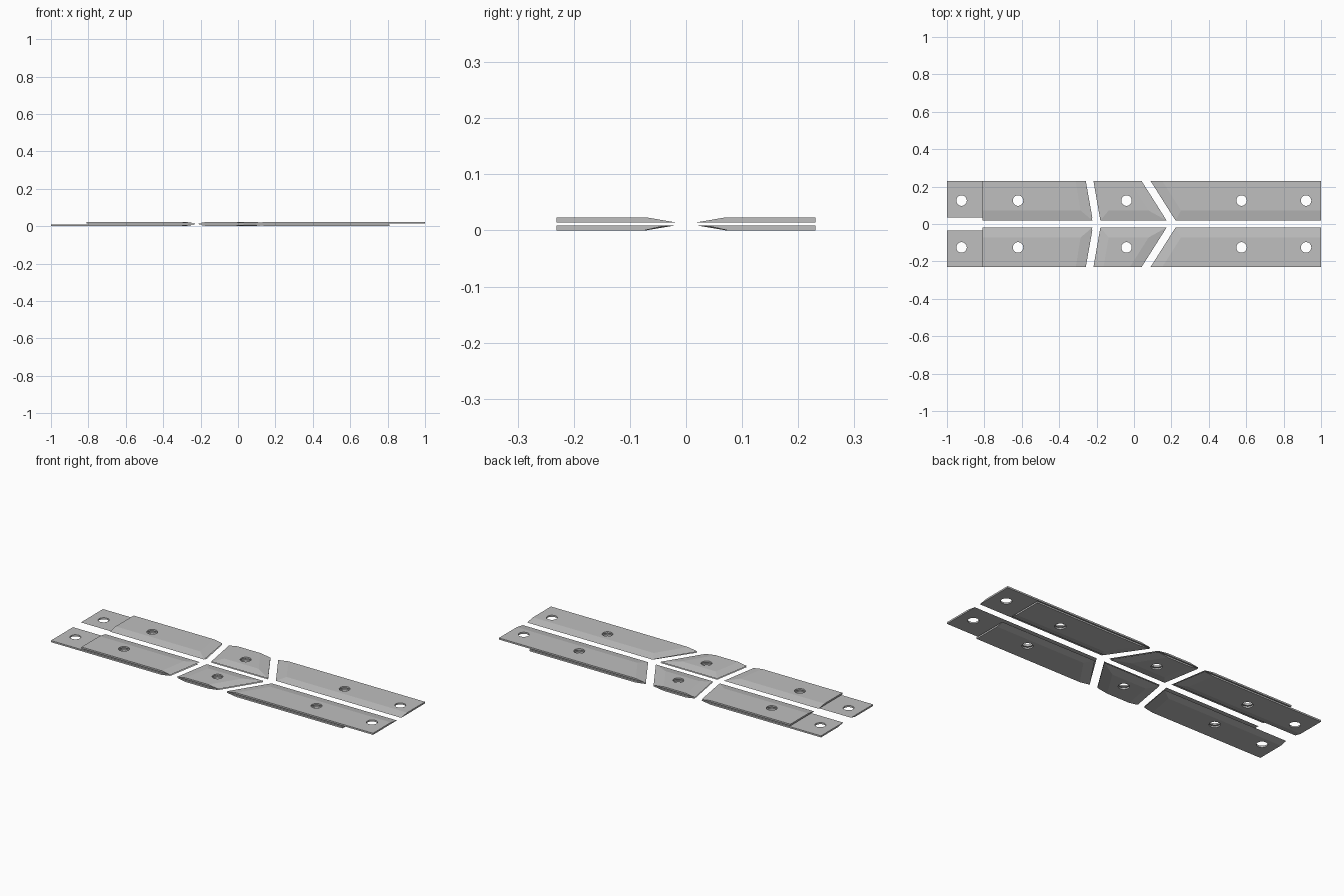
import bpy, bmesh
from mathutils import Vector

if "Cube" in bpy.data.objects:
    bpy.data.objects.remove(bpy.data.objects["Cube"])

GREY = (0.52, 0.52, 0.52, 1)
steel = bpy.data.materials.new("grey steel")
steel.use_nodes = True
steel.diffuse_color = GREY
steel.node_tree.nodes["Principled BSDF"].inputs["Base Color"].default_value = GREY

OUT, INN, BEVEL, THICK = 0.231, 0.019, 0.053, 0.009


def inset(points, widths):
    """Move each polygon edge inward by its own width (counter-clockwise outline)."""
    n, lines = len(points), []
    for i, w in enumerate(widths):
        a, b = Vector(points[i]), Vector(points[(i + 1) % n])
        d = (b - a).normalized()
        lines.append((a + Vector((-d.y, d.x)) * w, d))
    result = []
    for i in range(n):
        (p, d), (q, e) = lines[i - 1], lines[i]
        t = (q - p).cross(e) / d.cross(e)
        result.append(p + d * t)
    return result


def plate(name, points, widths, z_edge, z_face):
    """Loft from the full outline (sharp edge) to the inset flat face."""
    bm = bmesh.new()
    a = [bm.verts.new((*p, z_edge)) for p in points]
    b = [bm.verts.new((*p, z_face)) for p in inset(points, widths)]
    n = len(a)
    bm.faces.new(a)
    bm.faces.new(b)
    for i in range(n):
        j = (i + 1) % n
        bm.faces.new((a[i], a[j], b[j], b[i]))
    bmesh.ops.recalc_face_normals(bm, faces=bm.faces)
    mesh = bpy.data.meshes.new(name)
    bm.to_mesh(mesh)
    bm.free()
    mesh.materials.append(steel)
    obj = bpy.data.objects.new(name, mesh)
    bpy.context.collection.objects.link(obj)
    return obj


# Bolt hole cutter
bm = bmesh.new()
for x in (-0.922, -0.62, -0.04, 0.575, 0.92):
    ret = bmesh.ops.create_cone(bm, cap_ends=True, segments=32, radius1=0.028,
                                radius2=0.028, depth=0.2)
    bmesh.ops.translate(bm, verts=ret["verts"], vec=(x, 0.125, 0))
cut_mesh = bpy.data.meshes.new("hole_cutter")
bm.to_mesh(cut_mesh)
bm.free()
cutter = bpy.data.objects.new("hole_cutter", cut_mesh)
bpy.context.collection.objects.link(cutter)
cutter.hide_render = True

# Two stacked layers, each split into three pieces with bevelled inner and cut edges
plates = []
layers = (("lower", -1.0, 0.81, 0.035, 0.04, THICK, 0.0),
          ("upper", -0.81, 1.0, INN, BEVEL, 0.0145, 0.0145 + THICK))
for layer, x0, x1, inner, slope, z_edge, z_face in layers:
    plates.append(plate(layer + "_long_plate_right",
                        [(x0, inner), (-0.223, inner), (-0.258, OUT), (x0, OUT)],
                        [slope, BEVEL, 0, 0], z_edge, z_face))
    plates.append(plate(layer + "_middle_plate",
                        [(-0.18, INN), (0.174, INN), (0.04, OUT), (-0.217, OUT)],
                        [BEVEL, BEVEL, 0, BEVEL], z_edge, z_face))
    plates.append(plate(layer + "_long_plate_left",
                        [(0.222, inner), (x1, inner), (x1, OUT), (0.088, OUT)],
                        [slope, 0, 0, BEVEL], z_edge, z_face))

# Drill the holes and mirror front to back
for obj in plates:
    bpy.context.view_layer.objects.active = obj
    drill = obj.modifiers.new("holes", "BOOLEAN")
    drill.operation, drill.solver, drill.object = "DIFFERENCE", "EXACT", cutter
    mirror = obj.modifiers.new("mirror", "MIRROR")
    mirror.use_axis = (False, True, False)
    for name in ("holes", "mirror"):
        bpy.ops.object.modifier_apply(modifier=name)
bpy.data.objects.remove(cutter)
